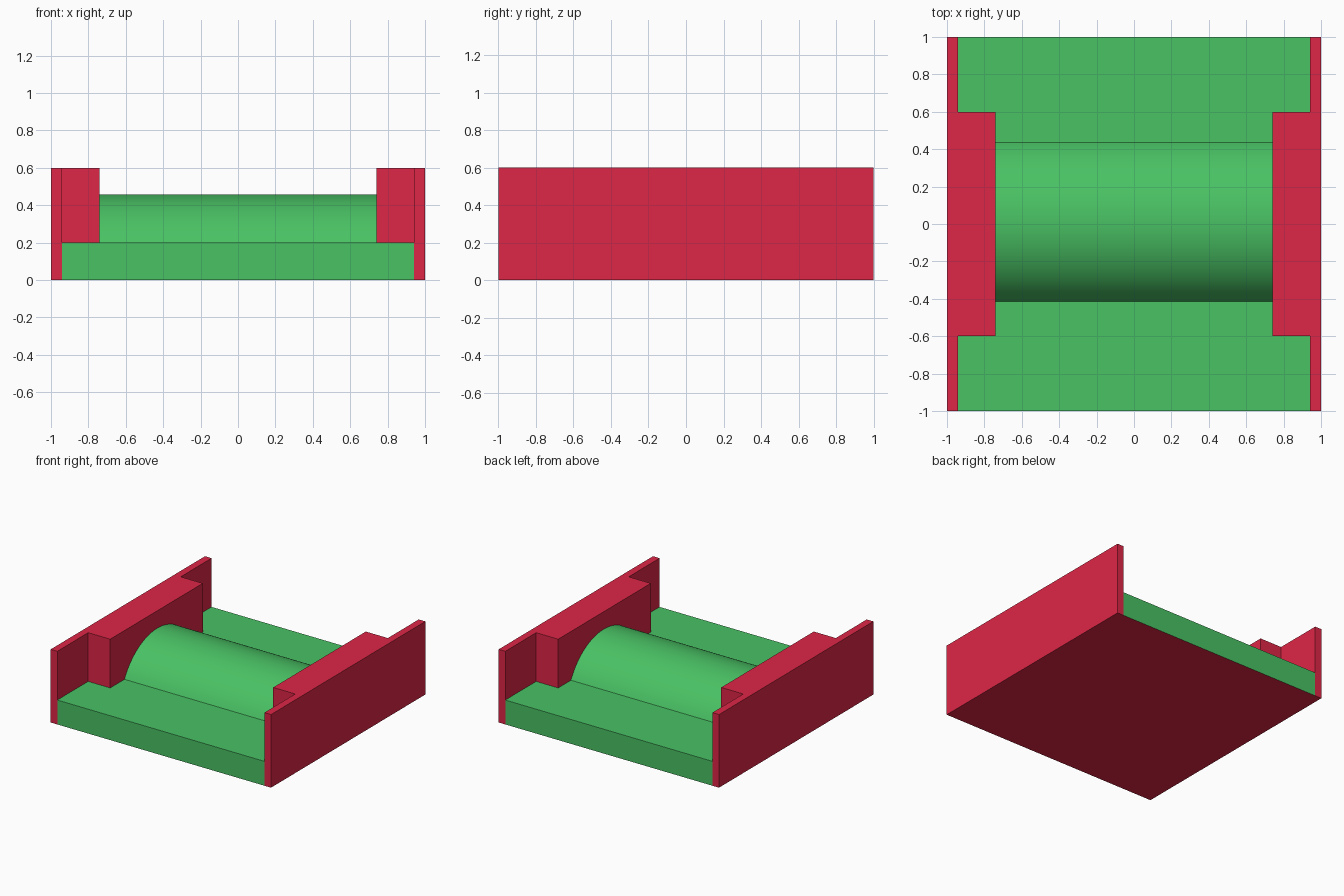
import bpy, bmesh, math

if "Cube" in bpy.data.objects:
    bpy.data.objects.remove(bpy.data.objects["Cube"])


def material(name, rgb):
    m = bpy.data.materials.new(name)
    m.diffuse_color = (*rgb, 1.0)
    m.use_nodes = True
    m.node_tree.nodes["Principled BSDF"].inputs["Base Color"].default_value = m.diffuse_color
    return m


red = material("crimson red", (0.73, 0.0194, 0.061))
green = material("leaf green", (0.067, 0.539, 0.127))


def prism(name, profile, axis_map, start, end, mats):
    """Extrude a closed 2D profile from start to end along the remaining axis."""
    bm = bmesh.new()
    a, b = ([bm.verts.new(axis_map(u, v, w)) for u, v in profile] for w in (start, end))
    n = len(profile)
    bm.faces.new(a)
    bm.faces.new(b)
    for i in range(n):
        j = (i + 1) % n
        bm.faces.new((a[i], a[j], b[j], b[i]))
    bmesh.ops.recalc_face_normals(bm, faces=bm.faces)
    me = bpy.data.meshes.new(name)
    bm.to_mesh(me)
    bm.free()
    for m in mats:
        me.materials.append(m)
    ob = bpy.data.objects.new(name, me)
    bpy.context.collection.objects.link(ob)
    return ob


def box(name, x, y, z, mats):
    rect = [(x[0], y[0]), (x[1], y[0]), (x[1], y[1]), (x[0], y[1])]
    return prism(name, rect, lambda u, v, w: (u, v, w), z[0], z[1], mats)


WALL, BLOCK, FLOOR, TOP = 0.94, 0.74, 0.20, 0.60

# Floor slab: green with a red underside
floor = box("floor_slab", (-WALL, WALL), (-1, 1), (0, FLOOR), [green, red])
for p in floor.data.polygons:
    p.material_index = 1 if p.normal.z < -0.5 else 0

# Side walls, each with a thicker block on the inner face
for side, s in (("left", -1), ("right", 1)):
    box(side + "_wall", sorted((s * WALL, s)), (-1, 1), (0, TOP), [red])
    box(side + "_block", sorted((s * BLOCK, s * WALL)), (-0.6, 0.6), (FLOOR, TOP), [red])

# Rounded hump: circular arc across the floor, running between the blocks
half, height, centre = 0.425, 0.257, 0.01
radius = (half ** 2 + height ** 2) / (2 * height)
sweep = math.asin(half / radius)
steps = 48
arc = []
for i in range(steps + 1):
    t = -sweep + 2 * sweep * i / steps
    arc.append((centre + radius * math.sin(t), FLOOR + height - radius * (1 - math.cos(t))))
hump = prism("rounded_hump", arc, lambda u, v, w: (w, u, v), -BLOCK, BLOCK, [green])
bpy.context.view_layer.objects.active = hump
hump.select_set(True)
bpy.ops.object.shade_smooth_by_angle(angle=math.radians(30))
